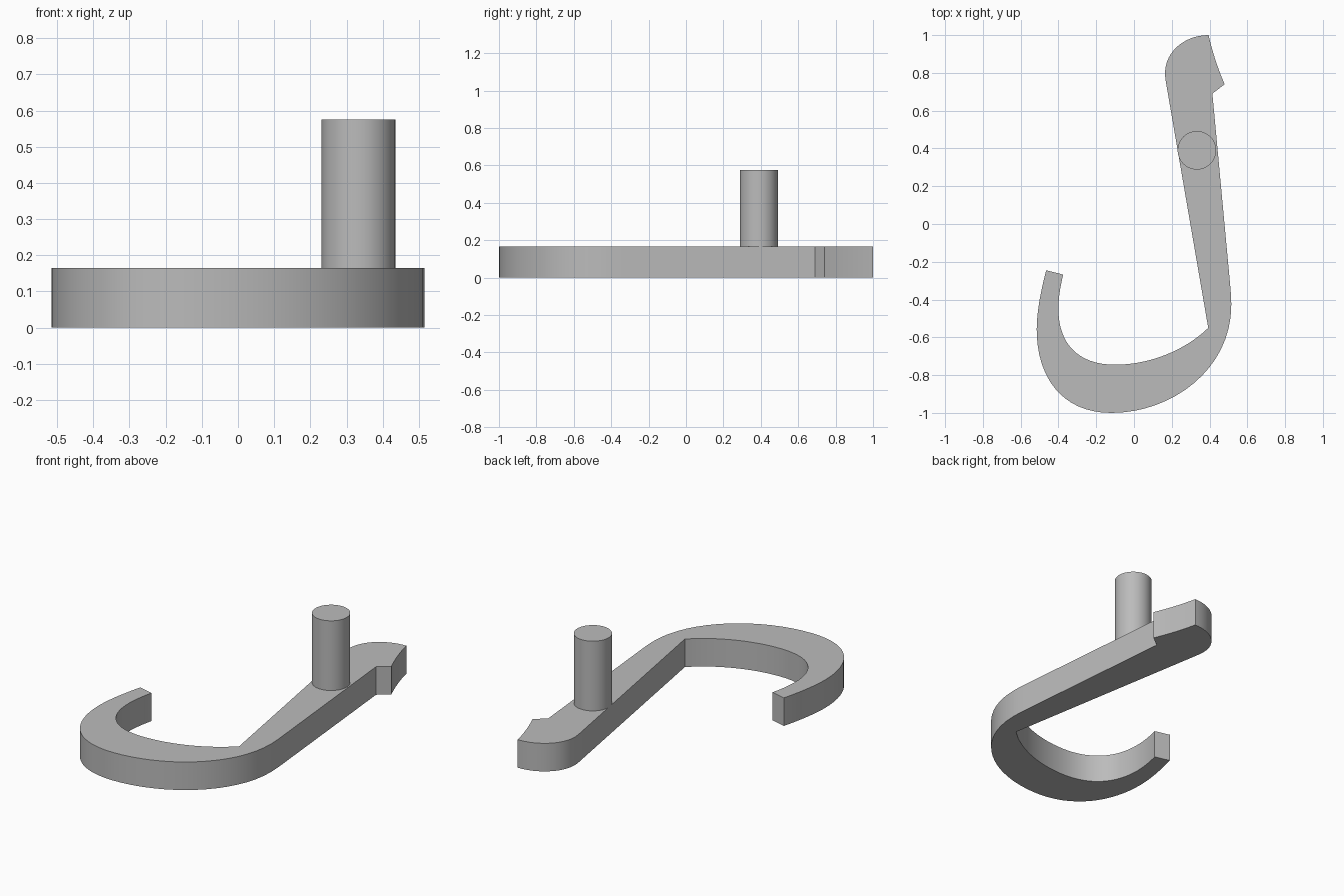
import bpy
import bmesh
from mathutils import Vector
from mathutils.geometry import interpolate_bezier

cube = bpy.data.objects.get("Cube")
if cube:
    bpy.data.objects.remove(cube, do_unlink=True)

THICKNESS = 0.165
PEG_TOP = 0.575

grey = bpy.data.materials.new("plain_grey")
grey.use_nodes = True
GREY = (0.5, 0.5, 0.5, 1)
grey.diffuse_color = GREY
grey.node_tree.nodes["Principled BSDF"].inputs["Base Color"].default_value = GREY


def finish(obj):
    """Apply the material and shade curves smooth while keeping edges sharp."""
    obj.data.materials.append(grey)
    bpy.ops.object.select_all(action='DESELECT')
    obj.select_set(True)
    bpy.context.view_layer.objects.active = obj
    bpy.ops.object.shade_smooth_by_angle(angle=0.5)


def outline(start, segments, steps=16):
    """Join straight (1 point) and Bezier (3 points) segments."""
    pts = [Vector(start)]
    for seg in segments:
        seg = [Vector(p) for p in seg]
        if len(seg) == 1:
            pts.append(seg[0])
        else:
            pts += interpolate_bezier(pts[-1], *seg, steps + 1)[1:]
    return pts


# Hook body: flat outline with curved hook, straight shank and barbed head
profile = outline((-0.465, -0.245), [
    # outer bend
    [(-0.49, -0.34), (-0.515, -0.46), (-0.515, -0.56)],
    [(-0.515, -0.80), (-0.39, -1.0), (-0.12, -1.0)],
    [(0.20, -1.0), (0.515, -0.77), (0.515, -0.43)],
    [(0.515, -0.39), (0.511, -0.34), (0.507, -0.30)],
    # shank and barb
    [(0.415, 0.69)],
    [(0.48, 0.74)],
    [(0.445, 0.82), (0.415, 0.91), (0.395, 1.0)],
    # rounded head
    [(0.26, 1.0), (0.145, 0.90), (0.167, 0.763)],
    [(0.393, -0.55)],
    # inner bend
    [(0.27, -0.67), (0.08, -0.745), (-0.10, -0.745)],
    [(-0.30, -0.745), (-0.40, -0.63), (-0.40, -0.45)],
    [(-0.40, -0.39), (-0.39, -0.33), (-0.375, -0.268)],
])
bm = bmesh.new()
base = bm.faces.new([bm.verts.new((p.x, p.y, 0)) for p in profile])
top = bmesh.ops.extrude_face_region(bm, geom=[base], use_keep_orig=True)
bmesh.ops.translate(bm, vec=(0, 0, THICKNESS),
                    verts=[v for v in top["geom"] if isinstance(v, bmesh.types.BMVert)])
bmesh.ops.recalc_face_normals(bm, faces=bm.faces)
mesh = bpy.data.meshes.new("hook_body")
bm.to_mesh(mesh)
bm.free()
body = bpy.data.objects.new("hook_body", mesh)
bpy.context.collection.objects.link(body)
finish(body)

# Upright peg standing on the shank
bpy.ops.mesh.primitive_cylinder_add(
    vertices=48, radius=0.102, depth=PEG_TOP - THICKNESS,
    location=(0.333, 0.39, (PEG_TOP + THICKNESS) / 2))
peg = bpy.context.object
peg.name = "peg"
finish(peg)
